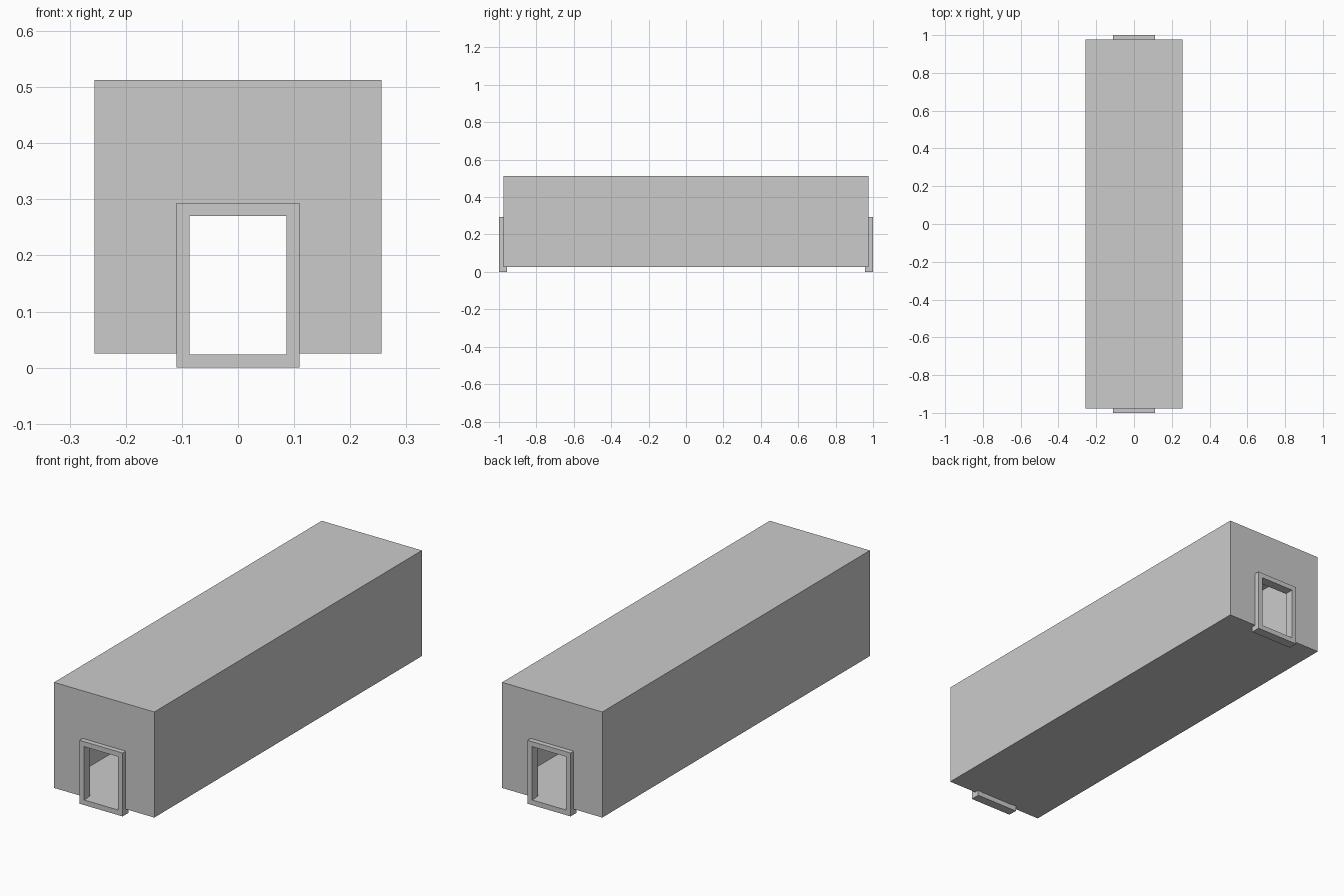
import bpy, bmesh

if "Cube" in bpy.data.objects:
    bpy.data.objects.remove(bpy.data.objects["Cube"])

HX, HY, Z0, Z1 = 0.256, 0.977, 0.025, 0.513   # corridor shell
DX, DZ0, DZ1 = 0.0866, 0.0235, 0.27           # doorway opening
FX, FZ = 0.110, 0.293                         # door frame outline
F_IN, F_OUT = 0.956, 1.0                      # door frame depth range


def make_object(name, bm):
    mesh = bpy.data.meshes.new(name)
    bm.to_mesh(mesh)
    bm.free()
    obj = bpy.data.objects.new(name, mesh)
    bpy.context.collection.objects.link(obj)
    return obj


# Hollow single-walled corridor, end walls notched for the doorways
bm = bmesh.new()
profile = [(-HX, Z0), (-DX, Z0), (-DX, DZ1), (DX, DZ1),
           (DX, Z0), (HX, Z0), (HX, Z1), (-HX, Z1)]
front = [bm.verts.new((x, -HY, z)) for x, z in profile]
back = [bm.verts.new((x, HY, z)) for x, z in profile]
bm.faces.new(front)
bm.faces.new(back[::-1])
for a, b in ((5, 6), (6, 7), (7, 0)):          # right, roof, left
    bm.faces.new((front[b], front[a], back[a], back[b]))
floor_ids = (0, 1, 4, 5)
bm.faces.new([back[i] for i in floor_ids] + [front[i] for i in floor_ids[::-1]])
make_object("corridor_shell", bm)


# Rectangular door frame: inner and outer loops bridged around
def door_frame(name, side):
    bm = bmesh.new()
    outer = [(-FX, 0), (FX, 0), (FX, FZ), (-FX, FZ)]
    inner = [(-DX, DZ0), (DX, DZ0), (DX, DZ1), (-DX, DZ1)]
    loops = [[bm.verts.new((x, side * y, z)) for x, z in pts]
             for pts, y in ((outer, F_OUT), (inner, F_OUT),
                            (inner, F_IN), (outer, F_IN))]
    for k in range(4):
        a, b = loops[k], loops[(k + 1) % 4]
        for i in range(4):
            j = (i + 1) % 4
            bm.faces.new((a[i], a[j], b[j], b[i]))
    bmesh.ops.recalc_face_normals(bm, faces=bm.faces)
    make_object(name, bm)


door_frame("front_door_frame", -1)
door_frame("back_door_frame", 1)
